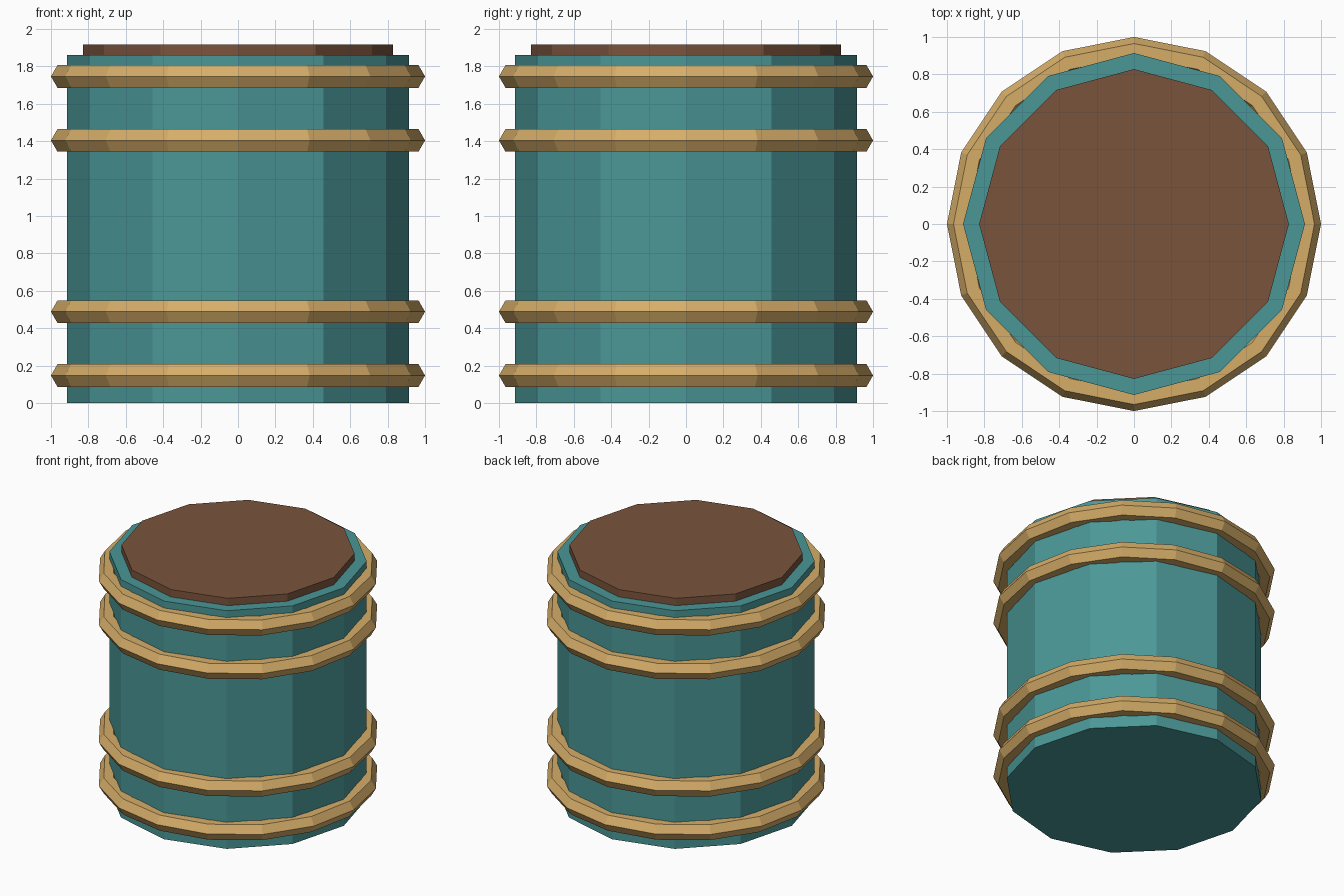
import bpy

if "Cube" in bpy.data.objects:
    bpy.data.objects.remove(bpy.data.objects["Cube"])


def material(name, rgb):
    mat = bpy.data.materials.new(name)
    mat.diffuse_color = (*rgb, 1.0)
    mat.use_nodes = True
    mat.node_tree.nodes["Principled BSDF"].inputs["Base Color"].default_value = mat.diffuse_color
    return mat


teal = material("teal_paint", (0.07, 0.31, 0.31))
brass = material("brass", (0.67, 0.42, 0.14))
brown = material("brown_wood", (0.195, 0.087, 0.045))


def finish(name, mat):
    obj = bpy.context.object
    obj.name = name
    obj.data.materials.append(mat)
    return obj


def disc(name, radius, z0, z1, mat):
    bpy.ops.mesh.primitive_cylinder_add(
        vertices=12, radius=radius, depth=z1 - z0, location=(0, 0, (z0 + z1) / 2))
    return finish(name, mat)


# Twelve-sided body and lid
disc("barrel_body", 0.914, 0.0, 1.86, teal)
disc("lid", 0.828, 1.86, 1.917, brown)

# Four hexagonal-section hoops
for i, z in enumerate((0.147, 0.488, 1.404, 1.746), 1):
    bpy.ops.mesh.primitive_torus_add(
        major_segments=16, minor_segments=6,
        major_radius=0.93, minor_radius=0.07, location=(0, 0, z))
    finish(f"hoop_{i}", brass)
